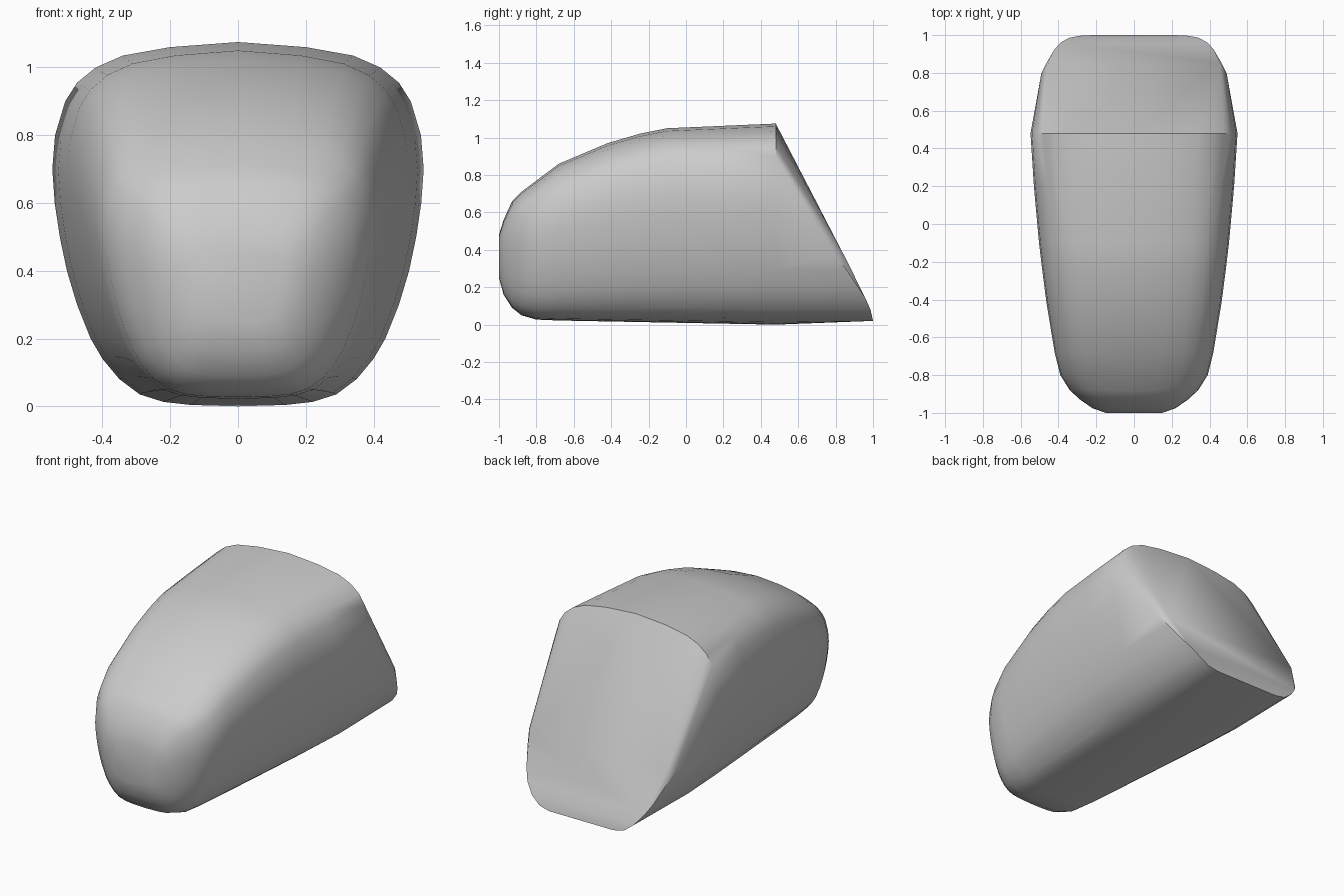
import bpy
import bmesh
import math

cube = bpy.data.objects.get("Cube")
if cube:
    bpy.data.objects.remove(cube, do_unlink=True)

# Half cross-section of the widest ring: (half width, height), bottom to top
SECTION = [(0, 0), (.14, .004), (.22, .013), (.29, .035), (.35, .08), (.40, .14),
           (.435, .20), (.475, .30), (.505, .40), (.526, .50), (.541, .60),
           (.548, .70), (.54, .80), (.51, .90), (.475, .955), (.42, 1.0),
           (.34, 1.035), (.2, 1.06), (0, 1.075)]
WIDTH, HEIGHT = .548, 1.075

# Body stations: y, half width, underside, top
STATIONS = [(-1, .15, .25, .48), (-.975, .22, .16, .56), (-.93, .285, .09, .66),
            (-.88, .34, .05, .71), (-.8, .39, .027, .77), (-.68, .42, .022, .86),
            (-.42, .463, .018, .97), (-.25, .485, .015, 1.02),
            (-.1, .503, .012, 1.05), (.2, .53, .005, 1.062), (.48, .548, 0, 1.075)]


def slope_y(z):
    """Depth of the slanted back face at height z."""
    if z < .11:
        return 1.0 - .02 * (z - .02) / .09
    return .48 + (1.075 - z) * .5 / .965


def add_pair(bm, x, y, z):
    for side in ((1, -1) if x else (1,)):
        bm.verts.new((x * side, y, z))


bm = bmesh.new()

# Rounded body rings, narrowing to the blunt nose
for y, half, low, high in STATIONS:
    for x, z in SECTION:
        add_pair(bm, x / WIDTH * half, y, low + z / HEIGHT * (high - low))

# Lower tail outline, where the slanted face meets the sides
for x, z in SECTION:
    if z < .32:
        z = max(z, .02)
        ease = max(0, z - .11) * .15
        add_pair(bm, x * .975, slope_y(z) - ease, z)
add_pair(bm, .49, .80, .37)
add_pair(bm, .455, slope_y(.36), .36)

# Skin the outline and tidy away the coplanar triangles
hull = bmesh.ops.convex_hull(bm, input=bm.verts)
spare = {g for g in hull["geom_interior"] + hull["geom_unused"]
         if isinstance(g, bmesh.types.BMVert)}
bmesh.ops.delete(bm, geom=list(spare), context="VERTS")
bmesh.ops.dissolve_limit(bm, angle_limit=math.radians(.5),
                         verts=bm.verts, edges=bm.edges)
bmesh.ops.recalc_face_normals(bm, faces=bm.faces)

mesh = bpy.data.meshes.new("rounded_wedge_body")
bm.to_mesh(mesh)
bm.free()
body = bpy.data.objects.new("rounded_wedge_body", mesh)
bpy.context.collection.objects.link(body)

# Plain grey finish
grey = bpy.data.materials.new("plain grey")
grey.use_nodes = True
colour = (.6, .6, .6, 1)
grey.diffuse_color = colour
grey.node_tree.nodes["Principled BSDF"].inputs["Base Color"].default_value = colour
mesh.materials.append(grey)

bpy.ops.object.select_all(action="DESELECT")
body.select_set(True)
bpy.context.view_layer.objects.active = body
bpy.ops.object.shade_smooth_by_angle(angle=math.radians(35))
